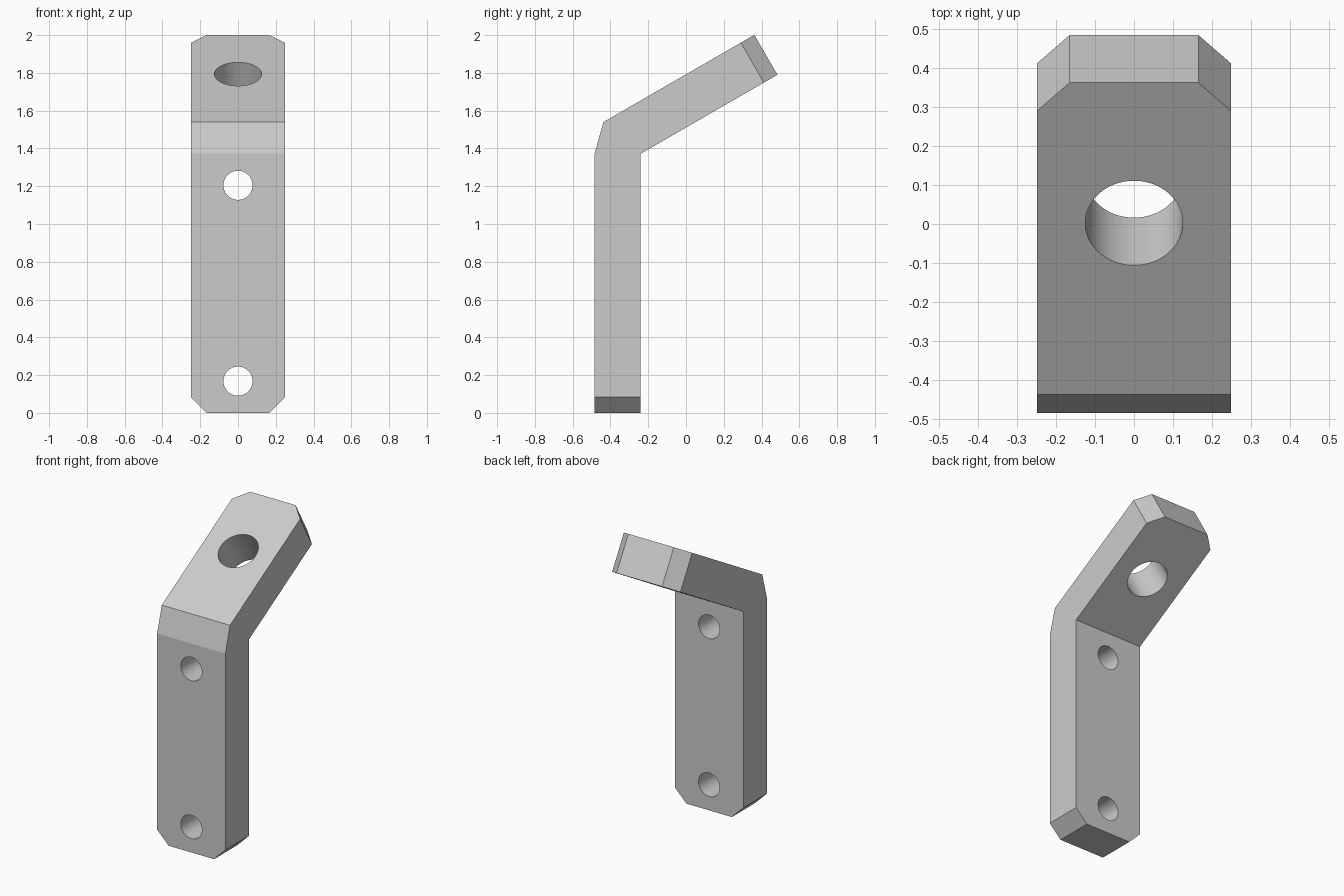
import bpy, bmesh, math
from mathutils import Vector, Matrix

cube = bpy.data.objects.get("Cube")
if cube:
    bpy.data.objects.remove(cube, do_unlink=True)

HALF_WIDTH = 0.248
THICK = 0.244
CHAMFER = 0.083
FRONT = -0.484
SLOPE = math.radians(30)

# Plain grey metal
metal = bpy.data.materials.new("grey_metal")
metal.use_nodes = True
grey = (0.6, 0.6, 0.6, 1)
metal.diffuse_color = grey
metal.node_tree.nodes["Principled BSDF"].inputs["Base Color"].default_value = grey


def make_object(name, bm):
    bmesh.ops.recalc_face_normals(bm, faces=bm.faces)
    mesh = bpy.data.meshes.new(name)
    bm.to_mesh(mesh)
    bm.free()
    mesh.materials.append(metal)
    obj = bpy.data.objects.new(name, mesh)
    bpy.context.collection.objects.link(obj)
    return obj


# Bent bar: side profile (y, z) extruded across the width
along = Vector((math.cos(SLOPE), math.sin(SLOPE)))
normal = Vector((-along.y, along.x))
inner = Vector((FRONT + THICK, 1.372))
tip_low = inner + along * ((0.484 - inner.x) / along.x)
tip_high = tip_low + normal * THICK
outer = tip_high - along * ((tip_high.x + 0.437) / along.x)
profile = [(FRONT, 0), (FRONT + THICK, 0), inner, tip_low, tip_high, outer,
           (FRONT, inner.y)]

bm = bmesh.new()
side = bm.faces.new([bm.verts.new((-HALF_WIDTH, y, z)) for y, z in profile])
bar = bmesh.ops.extrude_face_region(bm, geom=[side])
bmesh.ops.translate(bm, vec=(2 * HALF_WIDTH, 0, 0),
                    verts=[v for v in bar["geom"] if isinstance(v, bmesh.types.BMVert)])


# Chamfer the corners at both ends
def at_end(v):
    return v.co.z < 0.01 or v.co.y > 0.3


corners = [e for e in bm.edges if all(at_end(v) for v in e.verts)
           and abs(e.verts[0].co.x - e.verts[1].co.x) < 0.01]
bmesh.ops.bevel(bm, geom=corners, offset=CHAMFER, segments=1, affect='EDGES')
bracket = make_object("angled_bracket", bm)


# Round holes
def drill(name, y, z, radius, tilt):
    cutter_bm = bmesh.new()
    bmesh.ops.create_cone(cutter_bm, cap_ends=True, segments=64, radius1=radius,
                          radius2=radius, depth=0.6,
                          matrix=Matrix.Translation((0, y, z)) @ Matrix.Rotation(tilt, 4, 'X'))
    cutter = make_object(name, cutter_bm)
    cutter.hide_render = True
    cut = bracket.modifiers.new(name, 'BOOLEAN')
    cut.operation = 'DIFFERENCE'
    cut.solver = 'EXACT'
    cut.object = cutter
    bpy.context.view_layer.objects.active = bracket
    bpy.ops.object.modifier_apply(modifier=name)
    bpy.data.objects.remove(cutter, do_unlink=True)


bpy.ops.object.select_all(action='DESELECT')
bracket.select_set(True)
middle = FRONT + THICK / 2
drill("lower_hole", middle, 0.168, 0.077, math.pi / 2)
drill("upper_hole", middle, 1.205, 0.077, math.pi / 2)
arm_y = 0.0025
arm_z = outer.y + (arm_y - outer.x) * math.tan(SLOPE)
drill("arm_hole", arm_y, arm_z, 0.125, SLOPE)

# Smooth hole walls, crisp flat faces
bpy.ops.object.shade_smooth_by_angle(angle=math.radians(10))
